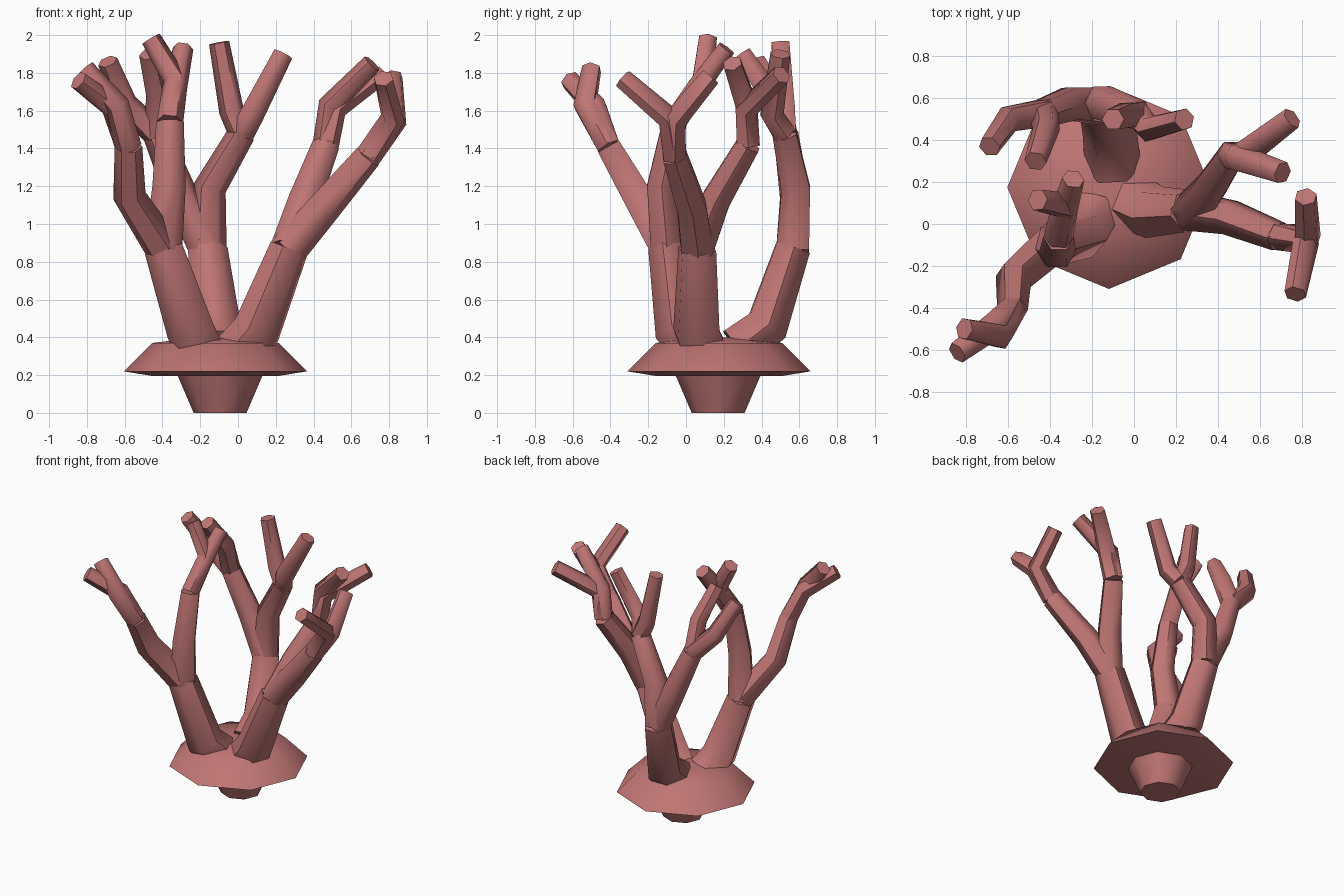
import bpy, bmesh, math
from mathutils import Vector

if "Cube" in bpy.data.objects:
    bpy.data.objects.remove(bpy.data.objects["Cube"])

mat = bpy.data.materials.new("coral")
mat.diffuse_color = (0.52, 0.18, 0.175, 1)
mat.use_nodes = True
mat.node_tree.nodes["Principled BSDF"].inputs["Base Color"].default_value = mat.diffuse_color


def finish(bm, name):
    bmesh.ops.recalc_face_normals(bm, faces=bm.faces)
    me = bpy.data.meshes.new(name)
    bm.to_mesh(me)
    bm.free()
    ob = bpy.data.objects.new(name, me)
    bpy.context.collection.objects.link(ob)
    me.materials.append(mat)
    bpy.ops.object.select_all(action='DESELECT')
    ob.select_set(True)
    bpy.context.view_layer.objects.active = ob
    bpy.ops.object.shade_smooth_by_angle(angle=math.radians(60))


def skin(bm, rings):
    rows = [[bm.verts.new(p) for p in r] for r in rings]
    n = len(rows[0])
    for a, b in zip(rows, rows[1:]):
        for i in range(n):
            j = (i + 1) % n
            bm.faces.new((a[i], a[j], b[j], b[i]))
    bm.faces.new(rows[0][::-1])
    bm.faces.new(rows[-1])


def tube(name, pts, radii, sides=6):
    """Low-poly tapered tube with mitred rings along a path."""
    pts = [Vector(p) for p in pts]
    segs = [(b - a).normalized() for a, b in zip(pts, pts[1:])]
    u = Vector((1, 0, 0))
    rings = []
    for k, p in enumerate(pts):
        t = (segs[max(k - 1, 0)] + segs[min(k, len(segs) - 1)]).normalized()
        u = (u - t * u.dot(t)).normalized()
        v = t.cross(u)
        rings.append([p + (u * math.cos(a) + v * math.sin(a)) * radii[k]
                      for a in (math.tau * i / sides for i in range(sides))])
    bm = bmesh.new()
    skin(bm, rings)
    finish(bm, name)


def lathe(name, profile, centre, sides):
    cx, cy = centre
    bm = bmesh.new()
    skin(bm, [[Vector((cx + r * math.cos(math.tau * i / sides),
                       cy + r * math.sin(math.tau * i / sides), z))
               for i in range(sides)] for r, z in profile])
    finish(bm, name)


# Octagonal base plate and the root stub under it
lathe("base_plate", [(0.33, 0.195), (0.485, 0.22), (0.335, 0.37), (0.1, 0.40)],
      (-0.12, 0.175), 8)
lathe("root_stub", [(0.14, 0.0), (0.23, 0.21)], (-0.095, 0.17), 8)

# Each trunk: (root, foot, top), then branches: (bend, joint, [(elbow, tip), ...])
trunks = {
    "left": ((-0.20, 0.06, 0.32), (-0.25, -0.045, 0.43), (-0.395, -0.10, 0.87), [
        ((-0.575, -0.26, 1.15), (-0.58, -0.41, 1.41), [
            ((-0.64, -0.535, 1.63), (-0.81, -0.50, 1.82)),
            ((-0.66, -0.48, 1.62), (-0.845, -0.615, 1.76))]),
        ((-0.365, -0.13, 1.20), (-0.36, -0.06, 1.54), [
            ((-0.33, 0.09, 1.76), (-0.46, 0.115, 1.98)),
            ((-0.335, 0.06, 1.72), (-0.29, 0.215, 1.93))])]),
    "right": ((0.0, 0.10, 0.32), (0.10, 0.055, 0.44), (0.27, 0.06, 0.87), [
        ((0.355, 0.16, 1.13), (0.465, 0.33, 1.42), [
            ((0.49, 0.32, 1.63), (0.71, 0.245, 1.85)),
            ((0.51, 0.32, 1.61), (0.755, 0.505, 1.79))]),
        ((0.46, 0.03, 1.09), (0.69, -0.06, 1.36), [
            ((0.82, -0.09, 1.56), (0.77, -0.335, 1.77)),
            ((0.83, -0.06, 1.55), (0.82, 0.13, 1.78))])]),
    "back": ((-0.10, 0.27, 0.34), (-0.115, 0.43, 0.46), (-0.16, 0.565, 0.87), [
        ((-0.30, 0.575, 1.15), (-0.43, 0.53, 1.47), [
            ((-0.60, 0.50, 1.64), (-0.69, 0.37, 1.86)),
            ((-0.42, 0.45, 1.68), (-0.47, 0.30, 1.90))]),
        ((-0.15, 0.58, 1.19), (0.02, 0.52, 1.48), [
            ((-0.035, 0.52, 1.60), (-0.10, 0.50, 1.96)),
            ((0.075, 0.455, 1.58), (0.24, 0.50, 1.90))])]),
}

for side, (root, foot, top, branches) in trunks.items():
    tube(f"{side}_trunk", [root, foot, top], [0.135, 0.13, 0.105])
    for i, (bend, joint, twigs) in enumerate(branches, 1):
        tube(f"{side}_branch_{i}", [top, bend, joint], [0.1, 0.088, 0.073])
        for j, (elbow, tip) in enumerate(twigs, 1):
            tube(f"{side}_twig_{i}_{j}", [joint, elbow, tip],
                 [0.07, 0.066, 0.054])
